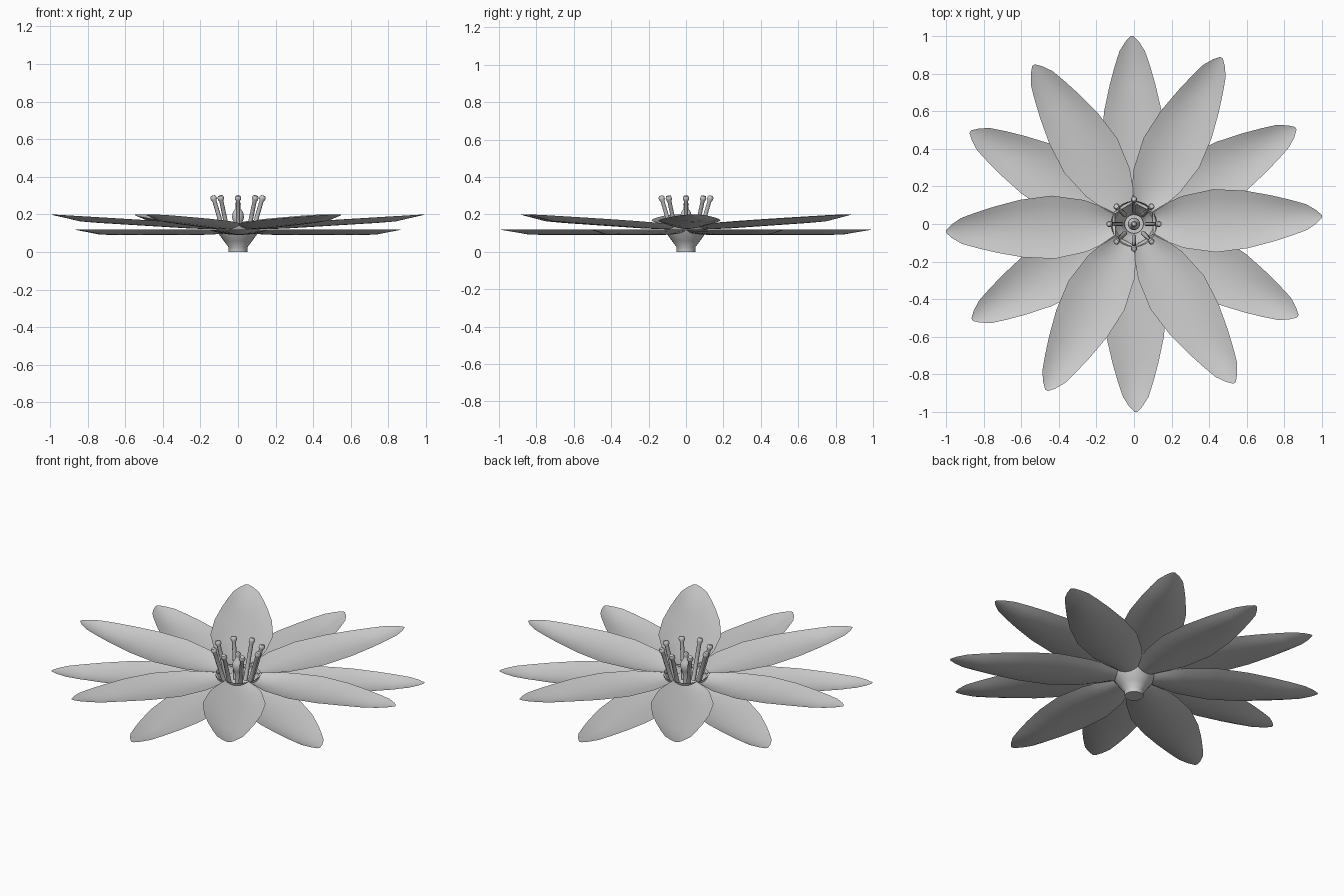
import bpy, bmesh, math
from mathutils import Vector

if "Cube" in bpy.data.objects:
    bpy.data.objects.remove(bpy.data.objects["Cube"])


def finish(bm, name, angle=50):
    me = bpy.data.meshes.new(name)
    bm.to_mesh(me)
    bm.free()
    ob = bpy.data.objects.new(name, me)
    bpy.context.collection.objects.link(ob)
    bpy.ops.object.select_all(action='DESELECT')
    ob.select_set(True)
    bpy.context.view_layer.objects.active = ob
    bpy.ops.object.shade_smooth_by_angle(angle=math.radians(angle))
    return ob


def lathe(bm, profile, sides, base=Vector((0, 0, 0)), axis=Vector((0, 0, 1))):
    """Sweep (radius, height) points around an axis; radius 0 closes to a point."""
    q = Vector((0, 0, 1)).rotation_difference(axis.normalized())
    rings = []
    for r, h in profile:
        n = 1 if r == 0 else sides
        rings.append([bm.verts.new(base + q @ Vector((
            r * math.cos(2 * math.pi * i / sides),
            r * math.sin(2 * math.pi * i / sides), h))) for i in range(n)])
    for a, b in zip(rings, rings[1:]):
        for i in range(sides):
            j = (i + 1) % sides
            loop = [a[i % len(a)], a[j % len(a)], b[j % len(b)], b[i % len(b)]]
            bm.faces.new(list(dict.fromkeys(loop)))


# Petal outline: distance along, half width, depth of the cup
OUTLINE = [(0.10, 0.062, 0.024), (0.18, 0.105, 0.028), (0.26, 0.138, 0.03),
           (0.43, 0.168, 0.03), (0.60, 0.153, 0.03), (0.74, 0.122, 0.03),
           (0.84, 0.094, 0.028), (0.92, 0.068, 0.014), (0.97, 0.036, 0.006),
           (1.0, 0.008, 0.0)]


def petal(name, angle, z0, slope):
    bm = bmesh.new()
    ca, sa = math.cos(angle), math.sin(angle)
    rows = []
    for u, w, d in OUTLINE:
        row = []
        for k in range(-4, 5):
            t = k / 4
            v = w * t
            z = z0 + slope * u - d * (1 - t * t)
            row.append(bm.verts.new((u * ca - v * sa, u * sa + v * ca, z)))
        rows.append(row)
    for a, b in zip(rows, rows[1:]):
        for k in range(8):
            bm.faces.new((a[k], b[k], b[k + 1], a[k + 1]))
    finish(bm, name)


# Two rings of six cupped petals
for i in range(6):
    petal(f"lower_petal_{i + 1}", math.radians(30.6 + 60 * i), 0.12, 0.0)
    petal(f"upper_petal_{i + 1}", math.radians(2.3 + 60 * i), 0.139, 0.061)

# Open cup under the petals
bm = bmesh.new()
lathe(bm, [(0, 0), (0.05, 0), (0.05, 0.025), (0.075, 0.058), (0.1, 0.092),
           (0.115, 0.12), (0.122, 0.14)], 24)
finish(bm, "flower_cup", 40)

# Eight stamens leaning outward
for i in range(8):
    a = i * math.pi / 4
    d = Vector((math.cos(a), math.sin(a), 0))
    foot = d * 0.068 + Vector((0, 0, 0.075))
    axis = d * 0.131 + Vector((0, 0, 0.29)) - foot
    n = axis.length
    bm = bmesh.new()
    lathe(bm, [(0, 0), (0.012, 0), (0.011, n - 0.02), (0.016, n - 0.012),
               (0.017, n), (0.012, n + 0.009), (0, n + 0.011)], 10, foot, axis)
    finish(bm, f"stamen_{i + 1}")

# Central pistil
bm = bmesh.new()
lathe(bm, [(0, 0.03), (0.018, 0.03), (0.016, 0.13), (0.024, 0.16), (0.033, 0.185),
           (0.027, 0.21), (0.014, 0.23), (0.012, 0.245), (0.016, 0.255),
           (0.01, 0.266), (0, 0.268)], 14)
finish(bm, "pistil")
